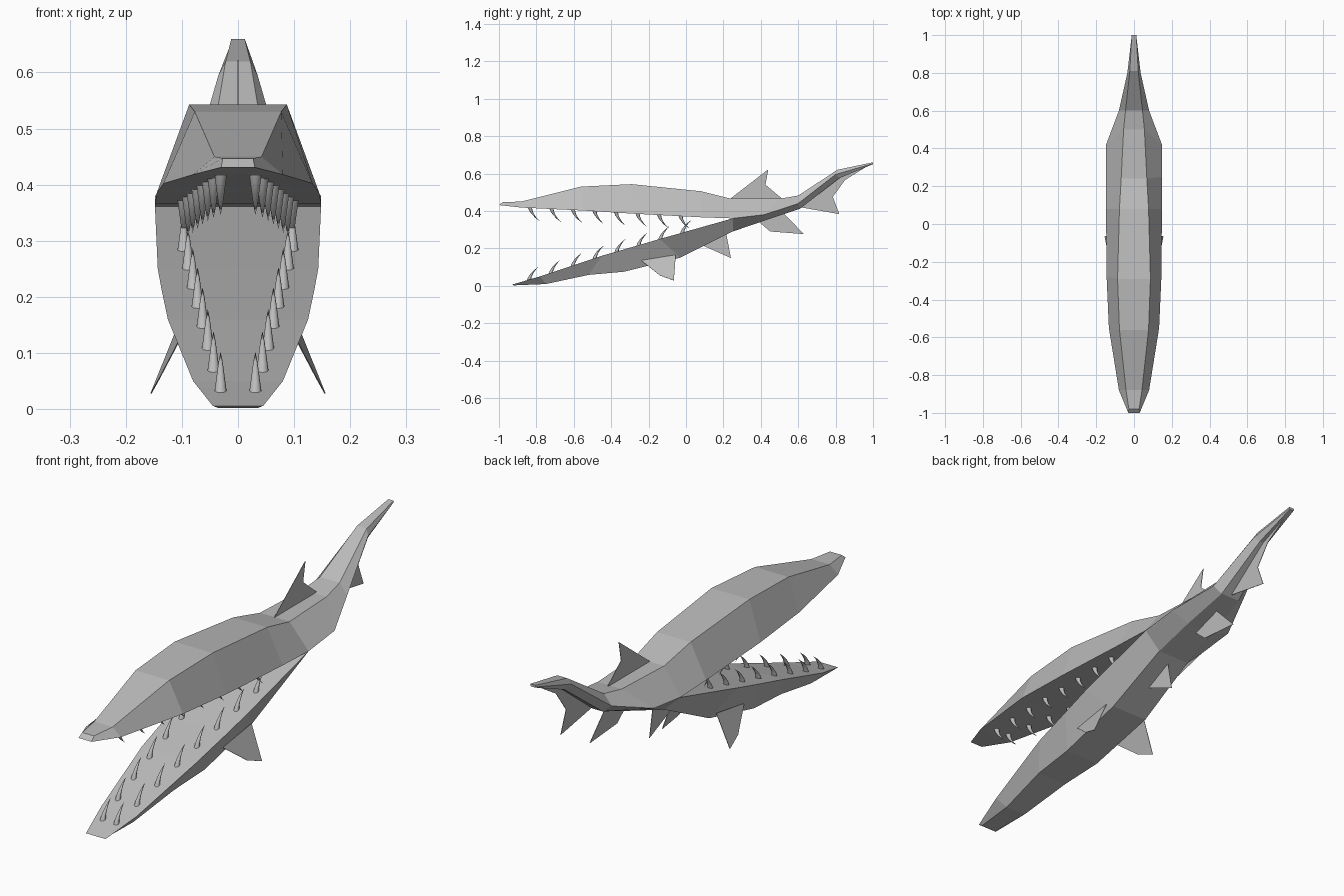
import bpy
import math

if "Cube" in bpy.data.objects:
    bpy.data.objects.remove(bpy.data.objects["Cube"])

grey = bpy.data.materials.new("plain grey")
grey.diffuse_color = (0.5, 0.5, 0.5, 1)
grey.use_nodes = True
grey.node_tree.nodes["Principled BSDF"].inputs["Base Color"].default_value = grey.diffuse_color


def make_object(name, verts, faces, smooth=False):
    me = bpy.data.meshes.new(name)
    me.from_pydata(verts, [], faces)
    me.materials.append(grey)
    for p in me.polygons:
        p.use_smooth = smooth
    ob = bpy.data.objects.new(name, me)
    bpy.context.collection.objects.link(ob)
    return ob


def half_body(name, rim, ridge, mouth, flip):
    """Loft between a wide rim and a narrow ridge, each (y, z, half width).
    The flat mouth side is closed only over the first sections."""
    verts, faces = [], []
    for (y, z, w), (ry, rz, rw) in zip(rim, ridge):
        verts += [(-w, y, z), (w, y, z), (rw, ry, rz), (-rw, ry, rz)]
    n = len(rim)
    for i in range(n - 1):
        for k in range(4):
            if k == 0 and i >= mouth:
                continue
            a, b = i * 4 + k, i * 4 + (k + 1) % 4
            faces.append((a, b, b + 4, a + 4))
    e = (n - 1) * 4
    faces += [(3, 2, 1, 0), (e, e + 1, e + 2, e + 3)]
    if not flip:
        faces = [f[::-1] for f in faces]
    return make_object(name, verts, faces)


# shared seam behind the mouth hinge
seam = [(0.25, 0.36, 0.148), (0.42, 0.38, 0.148), (0.60, 0.44, 0.08),
        (0.80, 0.595, 0.035), (1.0, 0.653, 0.012)]

# upper jaw, back and tail
upper_rim = [(-1.0, 0.431, 0.03), (-0.88, 0.418, 0.08), (-0.55, 0.402, 0.133),
             (-0.28, 0.385, 0.145), (0.08, 0.366, 0.148)] + seam
upper_ridge = [(-0.98, 0.447, 0.027), (-0.88, 0.45, 0.042), (-0.56, 0.53, 0.077),
               (-0.29, 0.543, 0.087), (0.08, 0.505, 0.077), (0.24, 0.465, 0.068),
               (0.50, 0.465, 0.055), (0.60, 0.482, 0.045), (0.81, 0.62, 0.022),
               (1.0, 0.66, 0.012)]
half_body("upper_body", upper_rim, upper_ridge, 5, True)

# lower jaw, belly and tail underside
lower_rim = [(-0.93, 0.006, 0.045), (-0.78, 0.05, 0.08), (-0.45, 0.16, 0.125),
             (-0.14, 0.25, 0.143)] + seam
lower_ridge = [(-0.92, 0.002, 0.035), (-0.75, 0.009, 0.047), (-0.52, 0.058, 0.07),
               (-0.33, 0.075, 0.08), (0.0, 0.158, 0.08), (0.42, 0.348, 0.065),
               (0.61, 0.412, 0.045), (0.82, 0.575, 0.018), (1.0, 0.65, 0.01)]
lower_ridge[3:4] = [(-0.03, 0.15, 0.085)]
lower_ridge[4:5] = [(0.25, 0.29, 0.075)]
# extra belly section under the middle of the jaw
lower_rim.insert(3, (-0.27, 0.212, 0.136))
lower_ridge.insert(3, (-0.33, 0.075, 0.08))
half_body("lower_body", lower_rim, lower_ridge, 5, False)


def surface_height(rim, y):
    for (y0, z0, _), (y1, z1, _) in zip(rim, rim[1:]):
        if y0 <= y <= y1:
            return z0 + (z1 - z0) * (y - y0) / (y1 - y0)


def tooth(name, x, y, z, side):
    """Curved cone sweeping backwards, up (side 1) or down (side -1)."""
    sides, rings = 8, 4
    verts, faces = [], []
    for i in range(rings):
        t = i / rings
        r = 0.0115 * (1 - 0.9 * t)
        for k in range(sides):
            a = 2 * math.pi * k / sides * side
            verts.append((x + r * math.cos(a),
                          y + 0.052 * t ** 1.7 + r * math.sin(a),
                          z + side * (0.077 * t - 0.006)))
    verts.append((x, y + 0.052, z + side * 0.07))
    for i in range(rings):
        for k in range(sides):
            a, b = i * sides + k, i * sides + (k + 1) % sides
            if i < rings - 1:
                faces.append((a, b, b + sides, a + sides))
            else:
                faces.append((a, b, len(verts) - 1))
    make_object(name, verts, faces, True)


# teeth in two mirrored rows on each jaw
for i in range(8):
    x = 0.031 + 0.066 * (i / 7) ** 0.85
    y_up, y_low = -0.835 + 0.115 * i, -0.84 + 0.117 * i
    for m in (-1, 1):
        tooth("upper_tooth", m * x, y_up, surface_height(upper_rim, y_up), -1)
        tooth("lower_tooth", m * x, y_low, surface_height(lower_rim, y_low), 1)


def fin(name, points):
    ob = make_object(name, points, [tuple(range(len(points)))])
    mod = ob.modifiers.new("thickness", "SOLIDIFY")
    mod.thickness = 0.002
    mod.offset = 0


def middle_fin(name, outline):
    fin(name, [(0, y, z) for y, z in outline])


# fins along the middle line
middle_fin("dorsal_fin", [(0.23, 0.46), (0.44, 0.622), (0.425, 0.54), (0.52, 0.46)])
middle_fin("belly_fin", [(0.09, 0.215), (0.24, 0.148), (0.215, 0.28)])
middle_fin("rear_belly_fin", [(0.38, 0.35), (0.45, 0.29), (0.63, 0.276), (0.52, 0.39)])
middle_fin("tail_fin", [(0.58, 0.425), (0.82, 0.383), (0.785, 0.475), (0.85, 0.565),
                        (0.99, 0.652), (0.80, 0.60)])

# side fins
for m in (-1, 1):
    fin("side_fin", [(m * 0.098, -0.24, 0.135), (m * 0.14, -0.14, 0.055),
                     (m * 0.155, -0.065, 0.028), (m * 0.10, -0.055, 0.165)])
